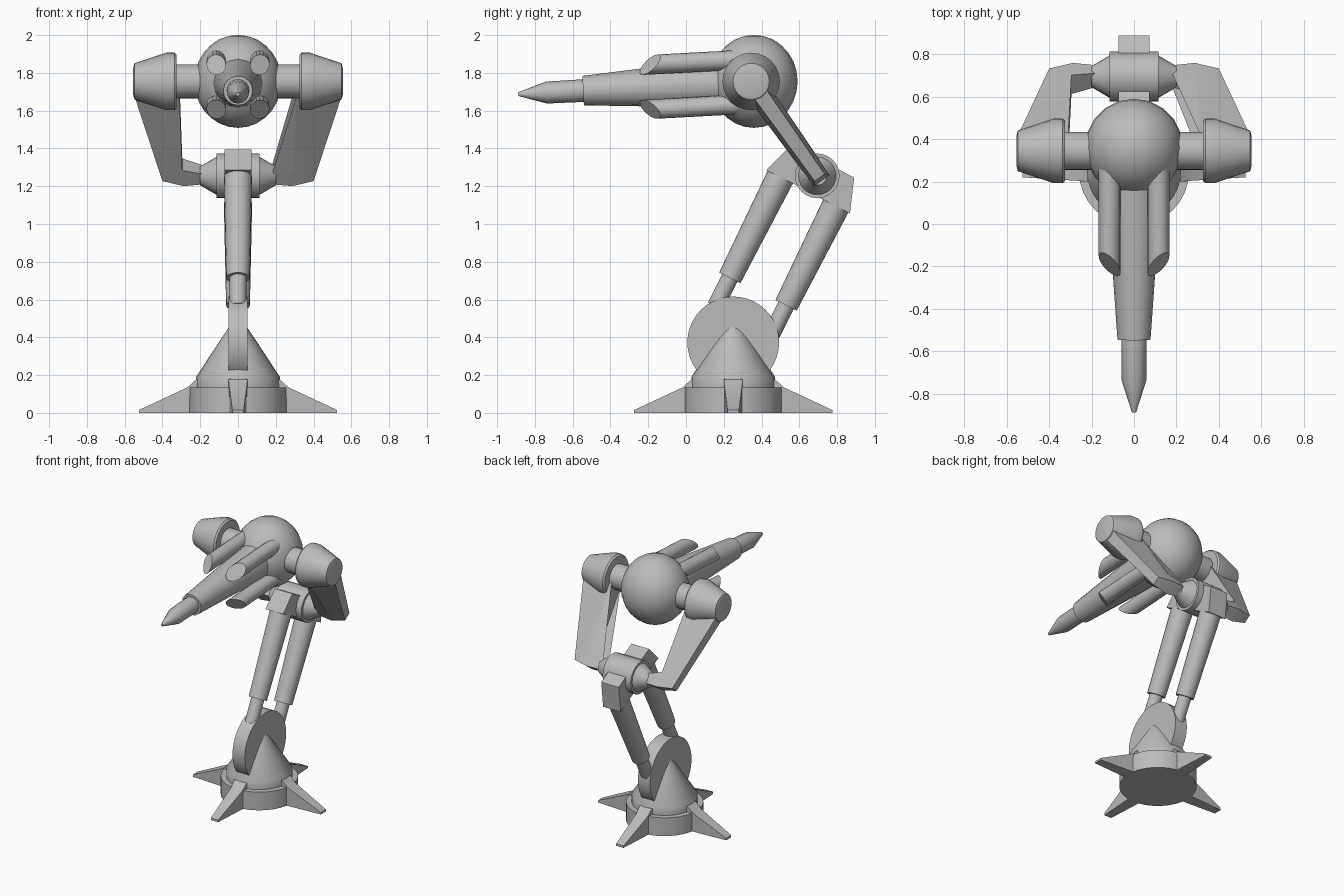
import bpy
import bmesh
from math import cos, sin, pi, radians
from mathutils import Vector, Matrix

if "Cube" in bpy.data.objects:
    bpy.data.objects.remove(bpy.data.objects["Cube"])

grey = bpy.data.materials.new("plain grey")
grey.use_nodes = True
colour = (0.5, 0.5, 0.5, 1)
grey.diffuse_color = colour
grey.node_tree.nodes["Principled BSDF"].inputs["Base Color"].default_value = colour


def finish(name, bm, angle=35):
    bmesh.ops.recalc_face_normals(bm, faces=bm.faces)
    mesh = bpy.data.meshes.new(name)
    bm.to_mesh(mesh)
    bm.free()
    mesh.materials.append(grey)
    ob = bpy.data.objects.new(name, mesh)
    bpy.context.collection.objects.link(ob)
    bpy.ops.object.select_all(action='DESELECT')
    ob.select_set(True)
    bpy.context.view_layer.objects.active = ob
    bpy.ops.object.shade_smooth_by_angle(angle=radians(angle))
    return ob


def lathe(name, profile, origin, axis, segs=24):
    """Turn (radius, distance along axis) pairs into a closed round part."""
    bm = bmesh.new()
    rings = []
    for r, h in profile:
        rings.append([bm.verts.new((r * cos(2 * pi * i / segs), r * sin(2 * pi * i / segs), h))
                      for i in range(segs)])
    for a, b in zip(rings, rings[1:]):
        for i in range(segs):
            j = (i + 1) % segs
            bm.faces.new((a[i], a[j], b[j], b[i]))
    bm.faces.new(rings[0])
    bm.faces.new(rings[-1])
    turn = Vector(axis).to_track_quat('Z', 'Y').to_matrix().to_4x4()
    bm.transform(Matrix.Translation(origin) @ turn)
    return finish(name, bm)


def slab(name, outline, place):
    """Join two copies of an outline; each point carries its own half width."""
    bm = bmesh.new()
    sides = [[bm.verts.new(place(u, v, s * w)) for u, v, w in outline] for s in (-1, 1)]
    n = len(outline)
    for side in sides:
        bm.faces.new(side)
    for i in range(n):
        j = (i + 1) % n
        bm.faces.new((sides[0][i], sides[0][j], sides[1][j], sides[1][i]))
    bmesh.ops.triangulate(bm, faces=[f for f in bm.faces if len(f.verts) > 4])
    return finish(name, bm, 20)


# Base: stepped drum, cone and four feet
BASE_Y = 0.25
lathe("base", [(0.26, 0), (0.26, 0.135), (0.222, 0.135), (0.222, 0.19), (0.002, 0.525)],
      (0, BASE_Y, 0), (0, 0, 1), 32)
foot = [(0.18, 0, 0.05), (0.18, 0.18, 0.05), (0.22, 0.178, 0.05), (0.268, 0.135, 0.046),
        (0.525, 0.015, 0.03), (0.525, 0, 0.03)]
for k in range(4):
    c, s = round(cos(k * pi / 2)), round(sin(k * pi / 2))
    slab(f"foot_{k + 1}", foot,
         lambda u, v, w: (c * u - s * w, BASE_Y + s * u + c * w, v))

# Pivot disk above the cone
lathe("pivot_disk", [(0.243, -0.05), (0.243, 0.05)], (0, BASE_Y, 0.373), (1, 0, 0), 40)

# Two telescopic struts leaning back
LEAN = Vector((0, 0.448, 0.894))
for name, start in (("front_strut", (0, 0.232, 0.715)), ("rear_strut", (0, 0.53, 0.57))):
    lathe(name, [(0.045, -0.17), (0.045, 0), (0.063, 0), (0.075, 0.6)], start, LEAN, 20)

# Elbow: angular bracket, hub and tapered axle ends
bracket = [(0.425, 1.285), (0.535, 1.395), (0.66, 1.33), (0.76, 1.315),
           (0.89, 1.245), (0.868, 1.055), (0.715, 1.135), (0.565, 1.215)]
slab("elbow_bracket", [(y, z, 0.072) for y, z in bracket], lambda y, z, w: (w, y, z))
lathe("elbow_hub", [(0.05, -0.2), (0.1, -0.115), (0.118, -0.115), (0.118, 0.115),
                    (0.1, 0.115), (0.05, 0.2)], (0, 0.695, 1.255), (1, 0, 0))

# Ball head, slightly taller than wide
HEAD = Vector((0, 0.36, 1.755))
bm = bmesh.new()
bmesh.ops.create_uvsphere(bm, u_segments=20, v_segments=14, radius=1)
bm.transform(Matrix.Translation(HEAD) @ Matrix.Diagonal((0.231, 0.231, 0.246, 1)))
finish("head", bm)

# Side pods with axles, and the bent arms that carry them
DOWN = Vector((0, 0.58, -0.815))
ACROSS = Vector((0, 0.815, 0.58))
SHOULDER = Vector((0, 0.345, 1.755))
arm = [(0.545, 0.08, 0.04), (0.40, 0.625, 0.032), (0.287, 0.645, 0.05), (0.18, 0.64, 0.04),
       (0.18, 0.575, 0.04), (0.295, 0.54, 0.055), (0.31, 0.05, 0.065)]
for side, label in ((1, "left"), (-1, "right")):
    lathe(label + "_pod", [(0.09, 0.18), (0.09, 0.325), (0.142, 0.325), (0.152, 0.337),
                           (0.152, 0.38), (0.096, 0.548), (0.07, 0.555)],
          SHOULDER, (side, 0, 0))
    slab(label + "_arm", arm,
         lambda x, t, w: SHOULDER + DOWN * t + ACROSS * w + Vector((side * x, 0, 0)))

# Stepped barrel ending in a point
AIM = Vector((0, -1, -0.054)).normalized()
lathe("barrel", [(0.135, 0.1), (0.078, 0.906), (0.06, 0.906), (0.058, 1.1), (0.01, 1.25)],
      HEAD, AIM, 16)

# Four rods around the barrel with slanted front ends
for sx in (-1, 1):
    for sz in (-1, 1):
        bm = bmesh.new()
        bmesh.ops.create_cone(bm, cap_ends=True, segments=16, radius1=0.052,
                              radius2=0.052, depth=0.5)
        bm.transform(Matrix.Rotation(pi / 2, 4, 'X'))
        for v in bm.verts:
            if v.co.y < 0:
                v.co.y += 0.75 * (sx * v.co.x + sz * v.co.z)
            v.co += Vector((sx * 0.115, 0.06, sz * 0.118))
            v.co.z += HEAD.z + 0.054 * (v.co.y - HEAD.y)
        finish(f"{'upper' if sz > 0 else 'lower'}_{'left' if sx > 0 else 'right'}_rod", bm, 40)
